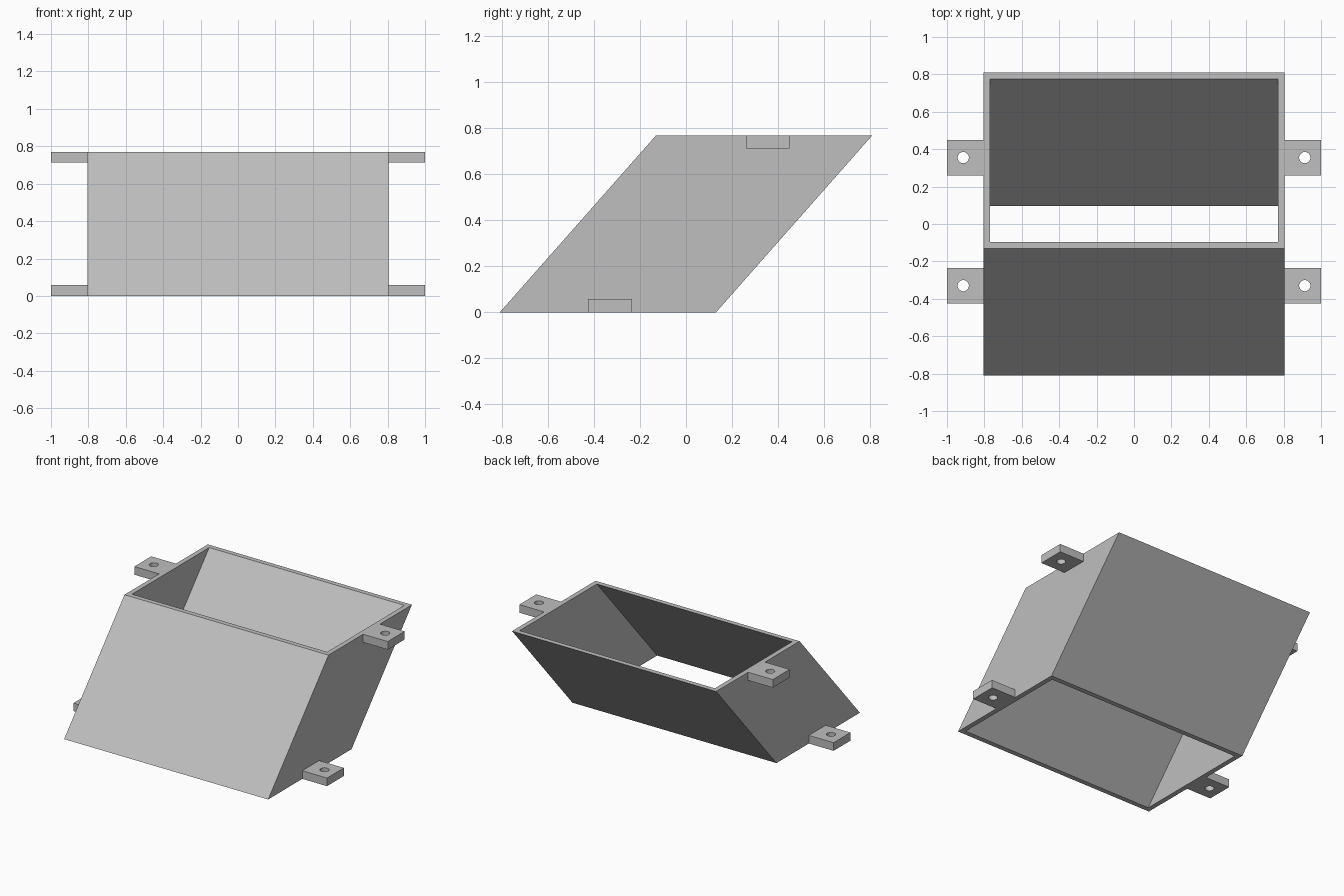
import bpy
import bmesh
import math

cube = bpy.data.objects.get("Cube")
if cube:
    bpy.data.objects.remove(cube, do_unlink=True)

HEIGHT = 0.77
HALF_WIDTH = 0.805
HALF_DEPTH = 0.47
SLANT = 0.34          # y offset of the top and bottom openings
WALL = 0.035
TAB_HEIGHT = 0.058
TAB_HALF_DEPTH = 0.095

grey = bpy.data.materials.new("plain grey")
grey.use_nodes = True
colour = (0.52, 0.52, 0.52, 1)
grey.diffuse_color = colour
grey.node_tree.nodes["Principled BSDF"].inputs["Base Color"].default_value = colour


def finish(name, bm):
    bmesh.ops.recalc_face_normals(bm, faces=bm.faces)
    mesh = bpy.data.meshes.new(name)
    bm.to_mesh(mesh)
    bm.free()
    mesh.materials.append(grey)
    obj = bpy.data.objects.new(name, mesh)
    bpy.context.collection.objects.link(obj)
    return obj


def rectangle(bm, x, y, centre_y, z):
    return [bm.verts.new((sx * x, centre_y + sy * y, z))
            for sx, sy in ((-1, -1), (1, -1), (1, 1), (-1, 1))]


# Slanted open duct: outer and inner rings at both ends, joined all round
bm = bmesh.new()
rings = [rectangle(bm, HALF_WIDTH - inset, HALF_DEPTH - inset, centre_y, z)
         for inset, centre_y, z in ((0, -SLANT, 0), (0, SLANT, HEIGHT),
                                    (WALL, SLANT, HEIGHT), (WALL, -SLANT, 0))]
for a, b in zip(rings, rings[1:] + rings[:1]):
    for i in range(4):
        j = (i + 1) % 4
        bm.faces.new((a[i], a[j], b[j], b[i]))
finish("slanted_duct", bm)


def closed_loop(bm, points):
    verts = [bm.verts.new(p) for p in points]
    return [bm.edges.new((v, verts[i - 1])) for i, v in enumerate(verts)]


# Mounting tab: flat plate with a round screw hole, extruded upward
def mounting_tab(name, side, y, z):
    bm = bmesh.new()
    corners = ((HALF_WIDTH, -1), (1, -1), (1, 1), (HALF_WIDTH, 1))
    edges = closed_loop(bm, [(side * x, y + s * TAB_HALF_DEPTH, z) for x, s in corners])
    angles = [math.tau * i / 32 for i in range(32)]
    edges += closed_loop(bm, [(side * (0.913 + 0.03 * math.cos(a)),
                               y + 0.03 * math.sin(a), z) for a in angles])
    bmesh.ops.triangle_fill(bm, edges=edges, use_beauty=True, normal=(0, 0, 1))
    result = bmesh.ops.extrude_face_region(bm, geom=bm.faces[:], use_keep_orig=True)
    top = [v for v in result["geom"] if isinstance(v, bmesh.types.BMVert)]
    bmesh.ops.translate(bm, verts=top, vec=(0, 0, TAB_HEIGHT))
    finish(name, bm)


for label, side in (("left", 1), ("right", -1)):
    mounting_tab(f"{label}_upper_tab", side, 0.355, HEIGHT - TAB_HEIGHT)
    mounting_tab(f"{label}_lower_tab", side, -0.33, 0)
